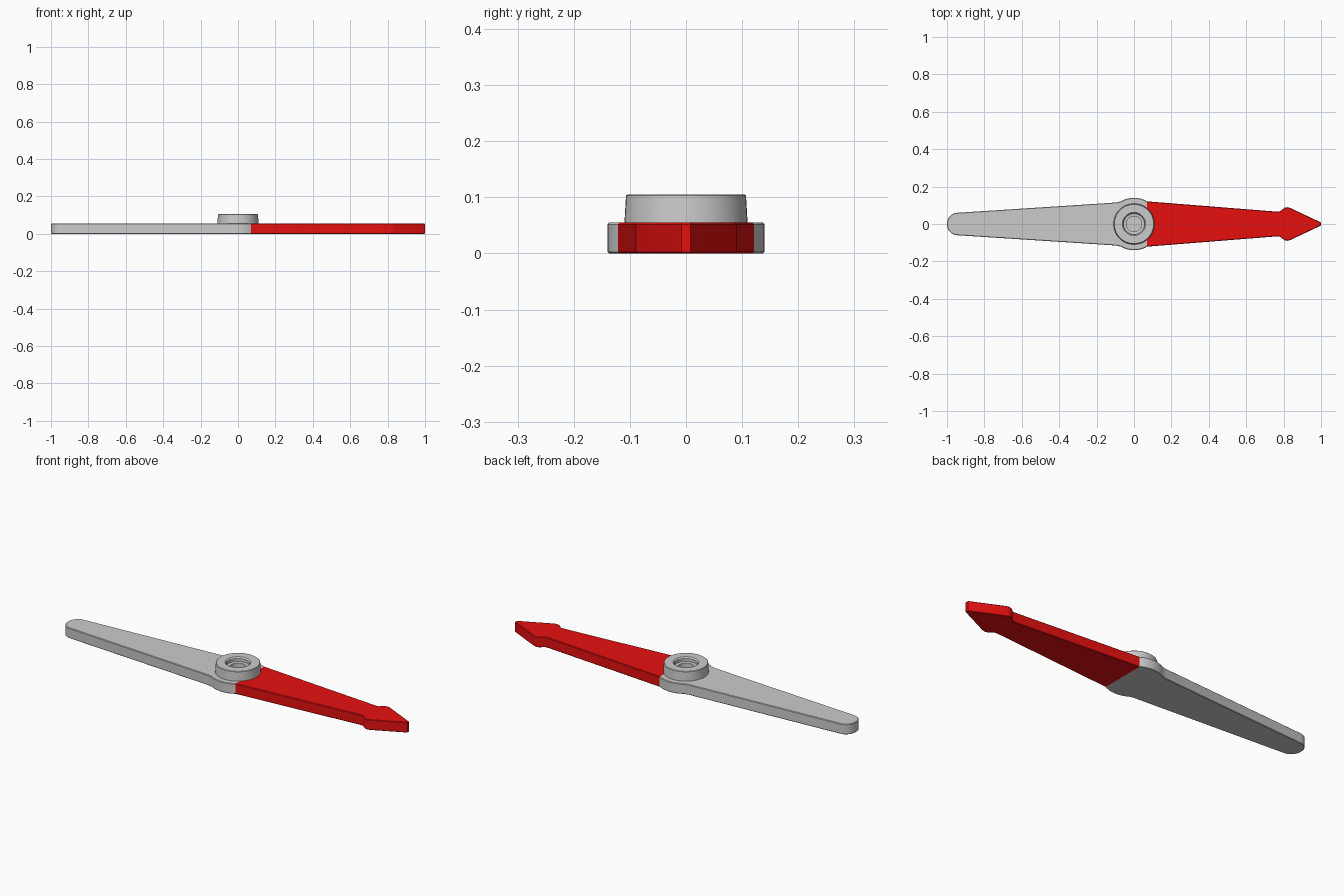
import bpy, bmesh, math

if "Cube" in bpy.data.objects:
    bpy.data.objects.remove(bpy.data.objects["Cube"])

JOINT = 0.07      # x where the red and grey halves meet
THICK = 0.055
HUB_R = 0.14

red = bpy.data.materials.new("red")
red.diffuse_color = (0.8, 0.005, 0.005, 1)
red.use_nodes = True
red.node_tree.nodes["Principled BSDF"].inputs["Base Color"].default_value = red.diffuse_color


def finish(bm, name, mat=None):
    bmesh.ops.recalc_face_normals(bm, faces=bm.faces)
    me = bpy.data.meshes.new(name)
    bm.to_mesh(me)
    bm.free()
    ob = bpy.data.objects.new(name, me)
    bpy.context.collection.objects.link(ob)
    if mat:
        me.materials.append(mat)
    bpy.ops.object.select_all(action='DESELECT')
    ob.select_set(True)
    bpy.context.view_layer.objects.active = ob
    bpy.ops.object.shade_smooth_by_angle(angle=math.radians(30))
    return ob


def plate(name, half, mat=None):
    """Flat plate from a half outline (y >= 0), mirrored in y, with softened rims."""
    pts = half + [(x, -y) for x, y in reversed(half) if y > 0]
    bm = bmesh.new()
    low = bm.faces.new([bm.verts.new((x, y, 0)) for x, y in pts])
    ext = bmesh.ops.extrude_face_region(bm, geom=[low], use_keep_orig=True)
    for g in ext["geom"]:
        if isinstance(g, bmesh.types.BMVert):
            g.co.z = THICK
    bmesh.ops.recalc_face_normals(bm, faces=bm.faces)

    def on_joint(item):
        return all(abs(v.co.x - JOINT) < 1e-5 for v in item.verts)

    rims = [e for e in bm.edges
            if abs(e.verts[0].co.z - e.verts[1].co.z) < 1e-5 and not on_joint(e)]
    bmesh.ops.bevel(bm, geom=rims, offset=0.003, segments=1, affect='EDGES')
    # Open the hidden end where the halves touch
    hidden = [f for f in bm.faces if on_joint(f)]
    bmesh.ops.delete(bm, geom=hidden, context='FACES_ONLY')
    return finish(bm, name, mat)


# Grey half: hub lobe, tapering tail and rounded end
a0, a1 = math.acos(JOINT / HUB_R), math.radians(120)
lobe = [(HUB_R * math.cos(a0 + (a1 - a0) * i / 10),
         HUB_R * math.sin(a0 + (a1 - a0) * i / 10)) for i in range(11)]
tail = [(-0.095, 0.115)]
end = [(-0.945 - 0.055 * math.sin(t), 0.06 * math.cos(t))
       for t in (math.pi / 2 * i / 8 for i in range(8))] + [(-1, 0)]
plate("tail_half", lobe + tail + end)

# Red half: tapering shaft and arrow head
plate("arrow_half", [(1, 0.008), (0.835, 0.086), (0.82, 0.09), (0.805, 0.087),
                     (0.78, 0.067), (0.765, 0.066), (JOINT, 0.121)], red)

# Raised pivot ring with a stepped socket, as a lathed profile
profile = [(0.11, 0.05), (0.107, 0.103), (0.105, 0.105), (0.062, 0.105),
           (0.056, 0.098), (0.056, 0.082), (0.041, 0.08), (0.041, 0.057), (0, 0.057)]
bm = bmesh.new()
vs = [bm.verts.new((r, 0, z)) for r, z in profile]
es = [bm.edges.new(p) for p in zip(vs, vs[1:])]
bmesh.ops.spin(bm, geom=vs + es, cent=(0, 0, 0), axis=(0, 0, 1),
               angle=math.tau, steps=48, use_merge=False)
bmesh.ops.remove_doubles(bm, verts=bm.verts, dist=1e-5)
ring = finish(bm, "pivot_ring")
